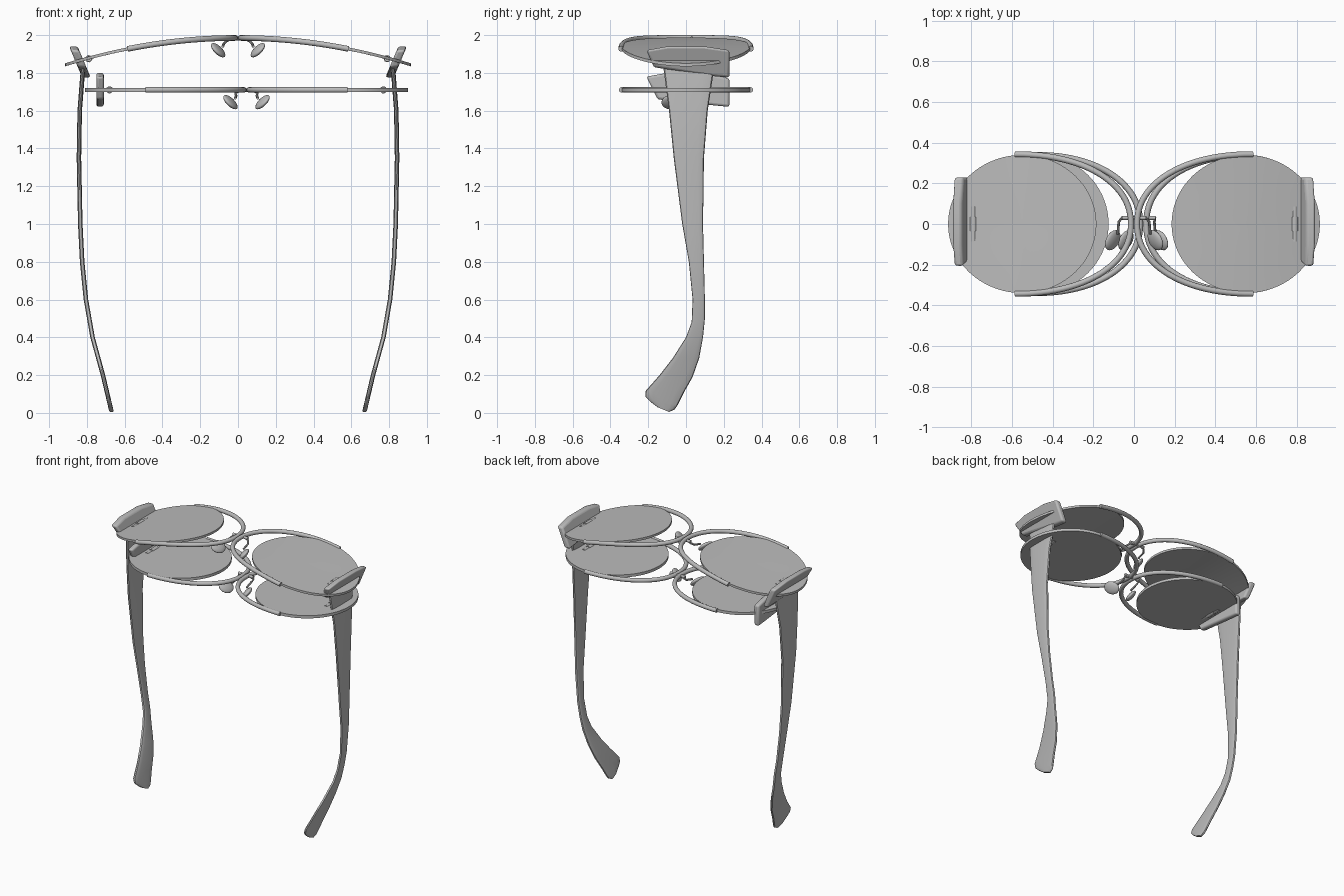
import bpy, bmesh, math
from mathutils import Vector

cube = bpy.data.objects.get("Cube")
if cube:
    bpy.data.objects.remove(cube)

grey = bpy.data.materials.new("plain grey")
grey.use_nodes = True
grey.diffuse_color = (0.5, 0.5, 0.5, 1)
grey.node_tree.nodes["Principled BSDF"].inputs["Base Color"].default_value = (0.5, 0.5, 0.5, 1)


def finish(name, bm, bevel=0, angle=40):
    bmesh.ops.recalc_face_normals(bm, faces=bm.faces)
    mesh = bpy.data.meshes.new(name)
    bm.to_mesh(mesh)
    bm.free()
    obj = bpy.data.objects.new(name, mesh)
    bpy.context.collection.objects.link(obj)
    mesh.materials.append(grey)
    if bevel:
        mod = obj.modifiers.new("rounded edges", 'BEVEL')
        mod.width, mod.segments = bevel, 3
    bpy.ops.object.select_all(action='DESELECT')
    bpy.context.view_layer.objects.active = obj
    obj.select_set(True)
    bpy.ops.object.shade_smooth_by_angle(angle=math.radians(angle))
    return obj


def loft(name, rings, angle=40):
    """Skin a list of equal-length point rings and cap both ends."""
    bm = bmesh.new()
    rows = [[bm.verts.new(p) for p in ring] for ring in rings]
    for a, b in zip(rows, rows[1:]):
        for i in range(len(a)):
            j = (i + 1) % len(a)
            bm.faces.new((a[i], a[j], b[j], b[i]))
    bm.faces.new(rows[0])
    bm.faces.new(rows[-1])
    return finish(name, bm, 0, angle)


def tube(name, path, radius, sides=14):
    path = [Vector(p) for p in path]
    rings, normal = [], None
    for i, p in enumerate(path):
        t = (path[min(i + 1, len(path) - 1)] - path[max(i - 1, 0)]).normalized()
        ref = normal or t.orthogonal()
        normal = (ref - t * ref.dot(t)).normalized()
        other = t.cross(normal)
        rings.append([p + radius * (normal * math.cos(k * math.tau / sides)
                                    + other * math.sin(k * math.tau / sides)) for k in range(sides)])
    return loft(name, rings)


def lens(name, cx, rx, ry, half, height):
    """Thin disc following the height function, made of rings from top centre to bottom centre."""
    rings = []
    for side, radii in ((1, (0.01, 0.25, 0.5, 0.75, 1)), (-1, (1, 0.75, 0.5, 0.25, 0.01))):
        for r in radii:
            ring = []
            for k in range(72):
                a = k * math.tau / 72
                x = cx + rx * r * math.cos(a)
                ring.append((x, ry * r * math.sin(a), height(x) + side * half))
            rings.append(ring)
    return loft(name, rings)


def rim(name, cx, side, a, b, radius, height):
    """Half oval wire, open on the outer side."""
    path = []
    for i in range(49):
        t = math.pi * (i / 48 - 0.5)
        dx = a * abs(math.cos(t)) ** 0.93
        y = b * math.copysign(abs(math.sin(t)) ** 0.93, t)
        x = a + radius - dx
        path.append((cx + side * x, y, height(x)))
    return tube(name, path, radius)


def hinge(name, x, z):
    for i, (y, length, r) in enumerate(((0, 0.07, 0.019), (0.06, 0.05, 0.015), (-0.06, 0.05, 0.015))):
        tube(f"{name}_knuckle_{i + 1}", [(x, y - length / 2, z), (x, y + length / 2, z)], r)


def plate(name, outline, x, z0, lean, thick):
    """Rounded slab with a side outline in y and z, leaning outward."""
    bm = bmesh.new()
    ends = [[bm.verts.new((x + (z - z0) * lean + d * thick / 2, y, z)) for y, z in outline] for d in (-1, 1)]
    for e in ends:
        bm.faces.new(e)
    for i in range(len(outline)):
        j = (i + 1) % len(outline)
        bm.faces.new((ends[0][i], ends[0][j], ends[1][j], ends[1][i]))
    return finish(name, bm, 0.013)


def nose_pad(name, cx, side, z, reach):
    tube(name + "_arm", [(cx + side * 0.02, 0.03, z), (cx + side * 0.06, 0.03, z - 0.015),
                         (cx + side * (reach - 0.03), 0.01, z - 0.03),
                         (cx + side * (reach - 0.025), -0.05, z - 0.045)], 0.007, 8)
    bm = bmesh.new()
    bmesh.ops.create_uvsphere(bm, u_segments=20, v_segments=12, radius=1)
    pad = finish(name, bm, 0, 180)
    pad.scale = (0.018, 0.055, 0.045)
    pad.rotation_euler = (math.radians(25), math.radians(-side * 140), math.radians(side * 20))
    pad.location = (cx + side * reach, -0.08, z - 0.065)


def lerp_table(table, z):
    for (z0, x0), (z1, x1) in zip(table, table[1:]):
        if z >= z1:
            return x0 + (x1 - x0) * (z - z0) / (z1 - z0)
    return table[-1][1]


# Temple stations: rear edge y, z and front edge y, z
STATIONS = [(-0.12, 1.83, 0.15, 1.83), (-0.09, 1.6, 0.115, 1.6), (-0.065, 1.35, 0.095, 1.35),
            (-0.02, 1, 0.09, 1), (0.015, 0.8, 0.095, 0.8), (0.035, 0.6, 0.1, 0.6),
            (0.03, 0.48, 0.1, 0.5), (0, 0.4, 0.09, 0.4), (-0.07, 0.29, 0.07, 0.29),
            (-0.14, 0.2, 0.035, 0.19), (-0.215, 0.115, -0.01, 0.11), (-0.215, 0.085, -0.045, 0.04),
            (-0.19, 0.06, -0.06, 0.018), (-0.15, 0.03, -0.09, 0.005)]
BOW = [(1.83, 0.82), (1.6, 0.838), (1.3, 0.843), (1, 0.835), (0.8, 0.825), (0.6, 0.805),
       (0.4, 0.77), (0.2, 0.715), (0, 0.668)]


def temple(name, side):
    rings = []
    for y0, z0, y1, z1 in STATIONS:
        ring = []
        for k in range(16):
            a = k * math.tau / 16
            f = 0.5 - 0.5 * math.copysign(abs(math.cos(a)) ** 0.6, math.cos(a))
            z = z0 + (z1 - z0) * f
            flat = 0.012 * math.copysign(abs(math.sin(a)) ** 0.6, math.sin(a))
            ring.append((side * (lerp_table(BOW, z) + flat), y0 + (y1 - y0) * f, z))
        rings.append(ring)
    return loft(name, rings)


def curved(x):
    return 1.985 - 0.17 * x * x


def flat(x):
    return 1.71


PLATE = [(-0.21, 1.92), (-0.1, 1.94), (0.1, 1.94), (0.23, 1.92), (0.23, 1.775), (0.12, 1.785), (-0.17, 1.83)]
SPARE = [(-0.21, 1.78), (-0.1, 1.8), (0.1, 1.8), (0.23, 1.77), (0.23, 1.62), (0.13, 1.63), (-0.15, 1.66)]
SHIFT = 0.045

for label, s in (("left", 1), ("right", -1)):
    # Curved frame with temples
    lens(f"{label}_upper_lens", s * 0.55, 0.365, 0.34, 0.008, curved)
    rim(f"{label}_upper_rim", 0, s, 0.57, 0.343, 0.015, curved)
    plate(f"{label}_end_piece", PLATE, s * 0.84, 1.865, s * 0.42, 0.045)
    hinge(f"{label}_upper_hinge", s * 0.79, 1.875)
    temple(f"{label}_temple", s)
    nose_pad(f"{label}_upper_nose_pad", 0, s, 1.985, 0.105)
    # Flat spare frame beneath
    lens(f"{label}_lower_lens", SHIFT + s * 0.5125, 0.3425, 0.34, 0.01, flat)
    rim(f"{label}_lower_rim", SHIFT, s, 0.52, 0.34, 0.015, flat)
    hinge(f"{label}_lower_hinge", SHIFT + s * 0.725, 1.71)
    nose_pad(f"{label}_lower_nose_pad", SHIFT, s, 1.71, 0.085)

plate("spare_end_piece", SPARE, -0.73, 1.71, 0, 0.04)

# Short bars joining the rims
for label, cx, z in (("upper", 0, 1.982), ("lower", SHIFT, 1.71)):
    tube(f"{label}_bridge", [(cx - 0.06, 0.03, z), (cx + 0.06, 0.03, z)], 0.01)
